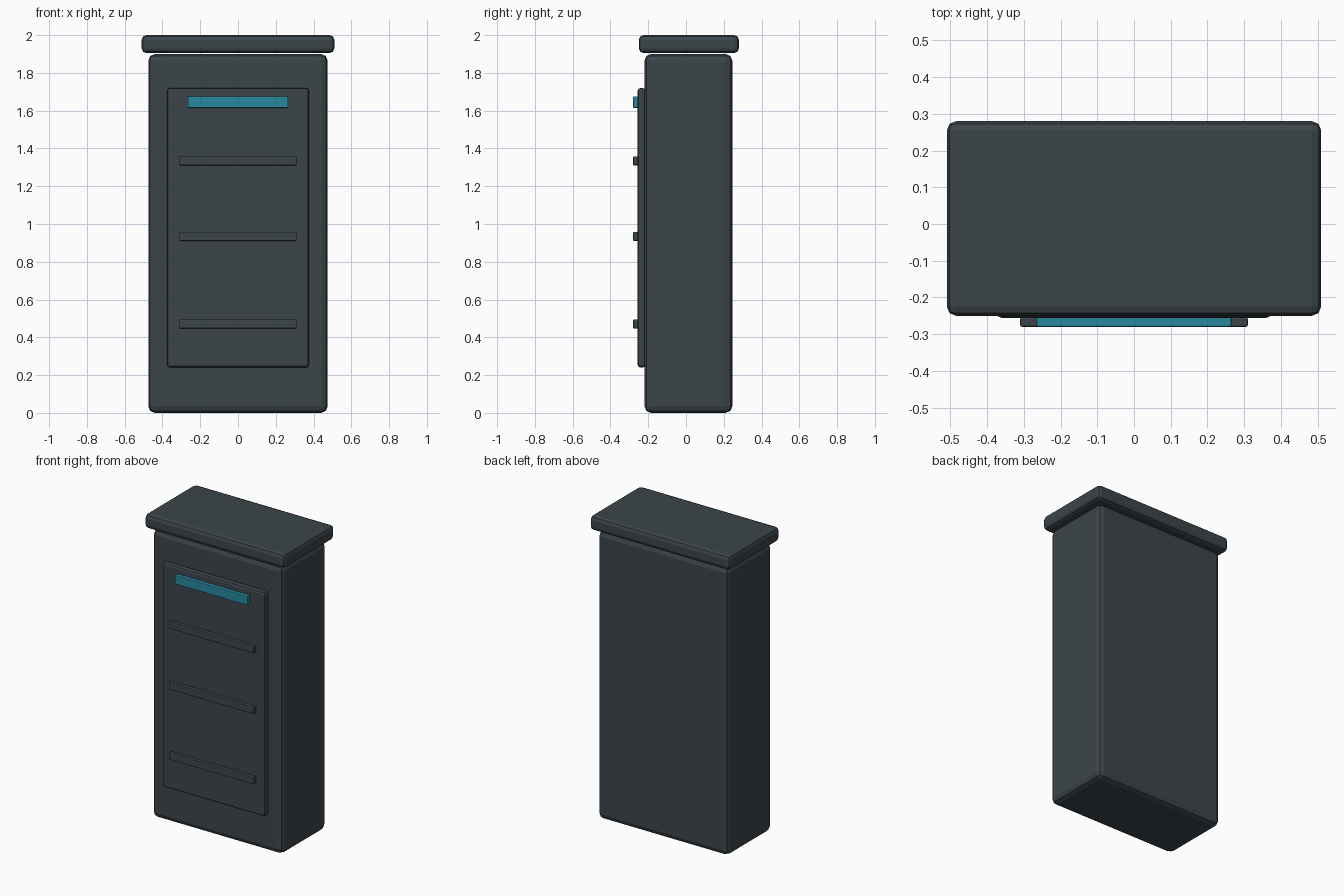
import bpy

if "Cube" in bpy.data.objects:
    bpy.data.objects.remove(bpy.data.objects["Cube"])


def material(name, color):
    m = bpy.data.materials.new(name)
    m.diffuse_color = color
    m.use_nodes = True
    m.node_tree.nodes["Principled BSDF"].inputs["Base Color"].default_value = m.diffuse_color
    return m


def box(name, x, y, z, bevel, segments, mat):
    """Bevelled box from (min, max) ranges on each axis."""
    ranges = (x, y, z)
    bpy.ops.mesh.primitive_cube_add(size=1, location=[(a + b) / 2 for a, b in ranges])
    ob = bpy.context.object
    ob.name = name
    ob.scale = [b - a for a, b in ranges]
    bpy.ops.object.transform_apply(location=False, rotation=False, scale=True)
    mod = ob.modifiers.new("Bevel", "BEVEL")
    mod.width = bevel
    mod.segments = segments
    ob.data.materials.append(mat)
    return ob


dark = material("dark_slate", (0.045, 0.06, 0.068, 1))
teal = material("teal_light", (0.02, 0.25, 0.34, 1))

# Cabinet body and overhanging lid
box("cabinet_body", (-0.475, 0.475), (-0.22, 0.245), (0.0, 1.9), 0.035, 2, dark)
box("cabinet_lid", (-0.51, 0.51), (-0.25, 0.28), (1.905, 2.0), 0.025, 2, dark)

# Raised front panel
box("front_panel", (-0.375, 0.375), (-0.256, -0.215), (0.24, 1.72), 0.015, 2, dark)

# Horizontal ribs on the panel
for i, z in enumerate((0.471, 0.934, 1.334)):
    box(f"panel_rib_{i + 1}", (-0.31, 0.31), (-0.28, -0.254),
        (z - 0.024, z + 0.024), 0.005, 2, dark)

# Coloured light strip
box("light_strip", (-0.265, 0.265), (-0.28, -0.25), (1.615, 1.675), 0.004, 2, teal)
